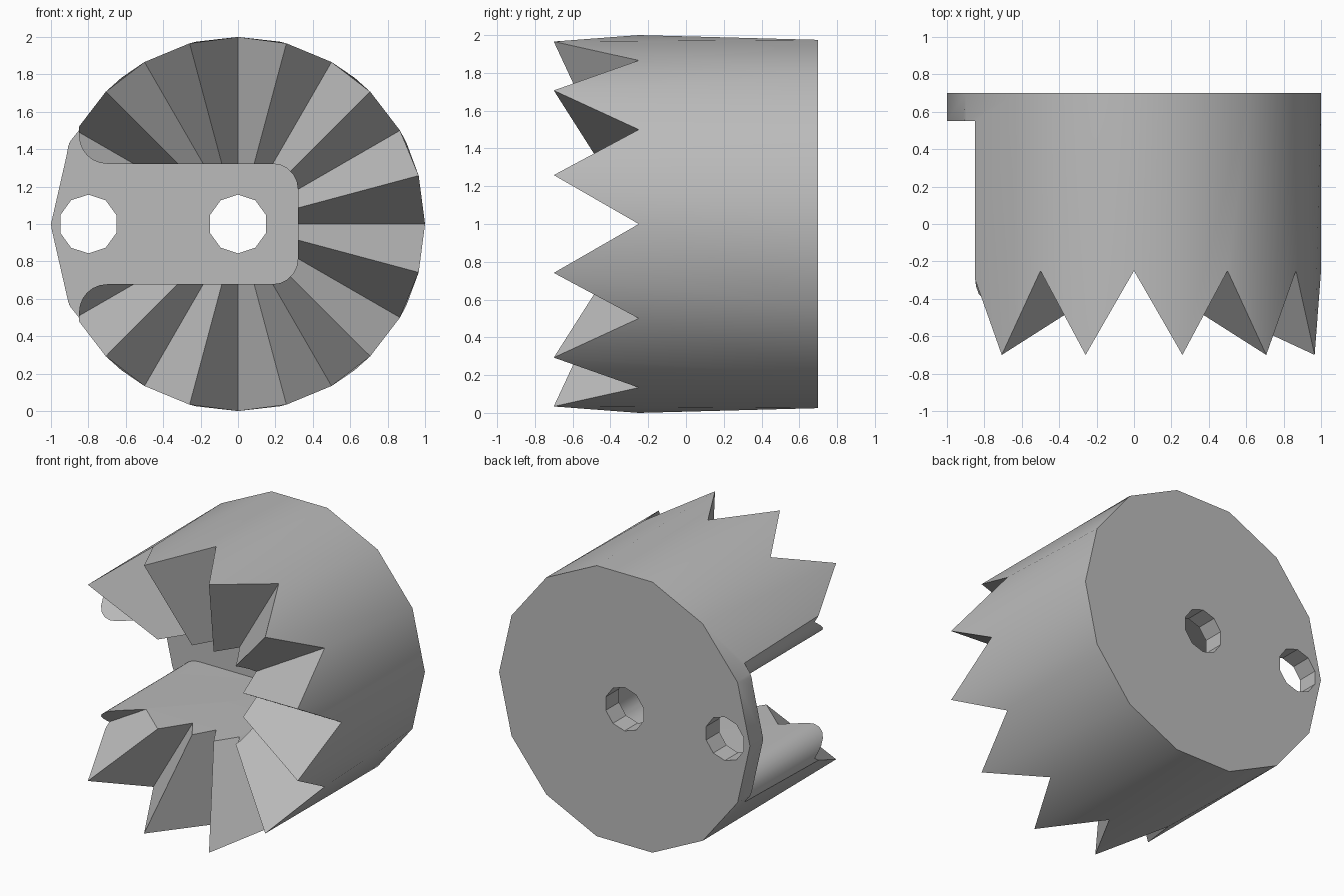
import bpy, bmesh
from math import cos, sin, pi, radians

cube = bpy.data.objects.get("Cube")
if cube:
    bpy.data.objects.remove(cube)

grey = bpy.data.materials.new("plain_grey")
grey.use_nodes = True
colour = (0.5, 0.5, 0.5, 1)
grey.diffuse_color = colour
grey.node_tree.nodes["Principled BSDF"].inputs["Base Color"].default_value = colour

FRONT, VALLEY, FLOOR, BACK = -0.7, -0.25, 0.55, 0.7
TEETH, BACK_SIDES = 12, 14


def make_object(name, bm):
    bmesh.ops.recalc_face_normals(bm, faces=bm.faces[:])
    mesh = bpy.data.meshes.new(name)
    bm.to_mesh(mesh)
    bm.free()
    mesh.materials.append(grey)
    obj = bpy.data.objects.new(name, mesh)
    bpy.context.collection.objects.link(obj)
    return obj


def prism(name, outline, y0, y1):
    """Extrude an x-z outline, relative to the axis, along y."""
    bm = bmesh.new()
    a, b = [[bm.verts.new((x, y, z + 1)) for x, z in outline] for y in (y0, y1)]
    n = len(outline)
    bm.faces.new(a)
    bm.faces.new(b)
    for i in range(n):
        j = (i + 1) % n
        bm.faces.new((a[i], a[j], b[j], b[i]))
    return make_object(name, bm)


def arc(cx, cz, r, start, end, steps):
    angles = [radians(start + (end - start) * i / steps) for i in range(steps + 1)]
    return [(cx + r * cos(t), cz + r * sin(t)) for t in angles]


# Toothed drum: radial teeth rising from a centre point, lofted to the back disc
bm = bmesh.new()
n = 2 * TEETH
rim = [bm.verts.new((cos(2 * pi * i / n), FRONT if i % 2 else VALLEY,
                     1 + sin(2 * pi * i / n))) for i in range(n)]
disc = [bm.verts.new((cos(2 * pi * i / BACK_SIDES), BACK,
                      1 + sin(2 * pi * i / BACK_SIDES))) for i in range(BACK_SIDES)]
hub = bm.verts.new((0, VALLEY, 1))
for i in range(n):
    bm.faces.new((hub, rim[i], rim[(i + 1) % n]))
bm.faces.new(disc)
i = j = 0
while i < n or j < BACK_SIDES:
    a, b = rim[i % n], disc[j % BACK_SIDES]
    if j == BACK_SIDES or (i < n and (i + 1) / n <= (j + 1) / BACK_SIDES):
        i += 1
        bm.faces.new((a, b, rim[i % n]))
    else:
        j += 1
        bm.faces.new((a, b, disc[j % BACK_SIDES]))
drum = make_object("toothed_drum", bm)

# Slot with a rounded inner end and flared, rounded mouth
half = arc(0.185, 0.187, 0.135, 0, 90, 5)
half += arc(-0.70, 0.472, 0.15, 270, 180, 6)
half += [(-0.85, 1.2), (-1.2, 1.2)]
outline = half + [(x, -z) for x, z in reversed(half)]
cutters = [prism("slot_cutter", outline, -1, FLOOR)]

# Two through holes in the slot floor
for name, x in (("centre_hole_cutter", 0), ("side_hole_cutter", -0.8)):
    cutters.append(prism(name, arc(x, 0, 0.157, 18, 342, 9), 0.3, 1))

for cutter in cutters:
    cutter.hide_render = True
    cutter.hide_set(True)
    mod = drum.modifiers.new(cutter.name, "BOOLEAN")
    mod.operation = "DIFFERENCE"
    mod.solver = "EXACT"
    mod.object = cutter

# Apply the cuts and smooth the drum wall
bpy.context.view_layer.objects.active = drum
drum.select_set(True)
for mod in list(drum.modifiers):
    bpy.ops.object.modifier_apply(modifier=mod.name)
for cutter in cutters:
    bpy.data.objects.remove(cutter)
bpy.ops.object.shade_smooth_by_angle(angle=radians(30))
